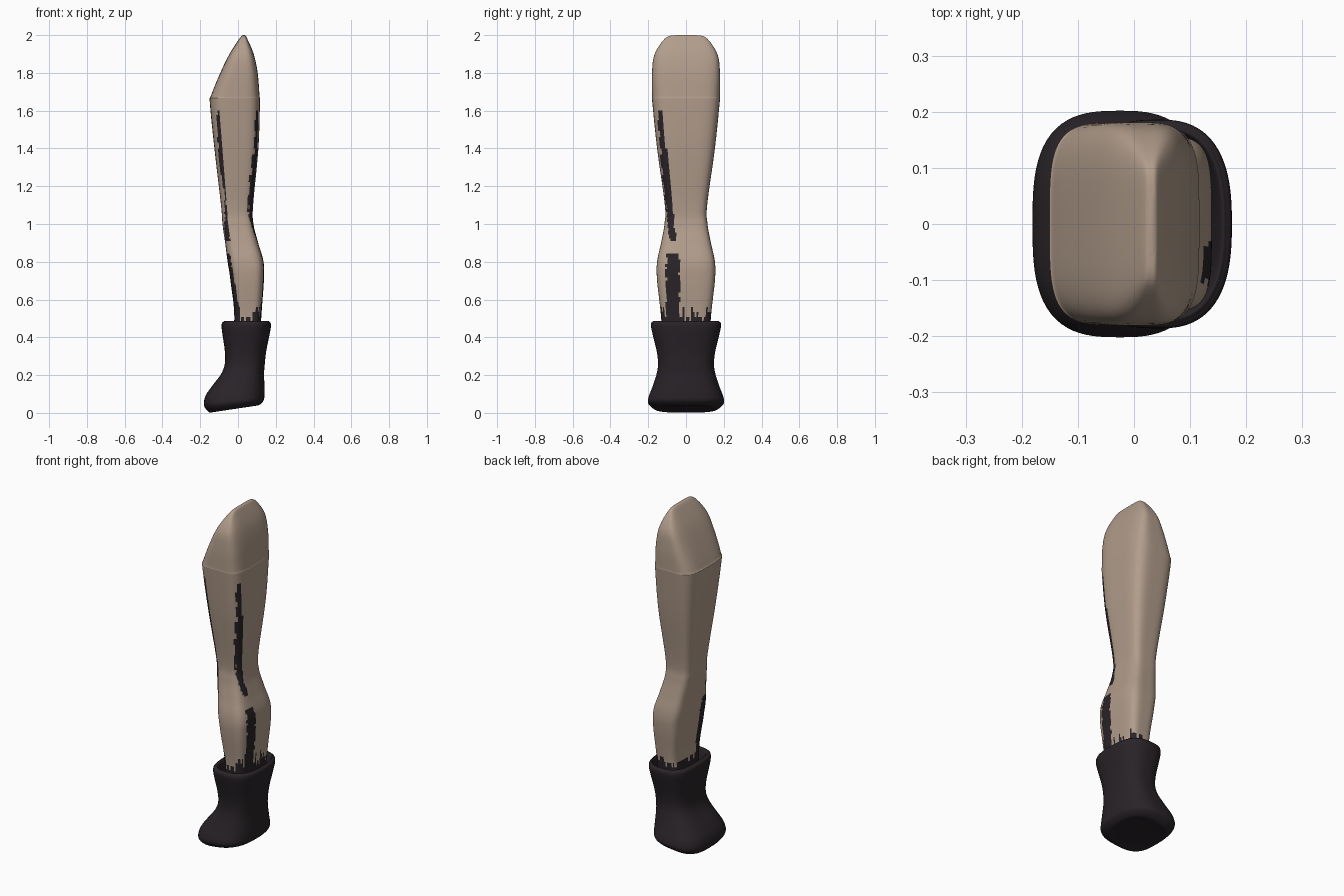
import bpy, bmesh, math, random

if "Cube" in bpy.data.objects:
    bpy.data.objects.remove(bpy.data.objects["Cube"])

random.seed(4)
SEG = 96


def material(name, color):
    m = bpy.data.materials.new(name)
    m.diffuse_color = (*color, 1)
    m.use_nodes = True
    m.node_tree.nodes["Principled BSDF"].inputs["Base Color"].default_value = m.diffuse_color
    return m


skin = material("skin", (0.44, 0.335, 0.26))
dark = material("dark_leather", (0.022, 0.017, 0.021))


def spline(keys, steps):
    """Catmull-Rom through rows of numbers."""
    out = []
    for i in range(len(keys) - 1):
        a, b = keys[max(i - 1, 0)], keys[i]
        c, d = keys[i + 1], keys[min(i + 2, len(keys) - 1)]
        for s in range(steps):
            t = s / steps
            out.append([0.5 * (2 * q + (r - p) * t + (2 * p - 5 * q + 4 * r - u) * t * t
                        + (3 * q - p - 3 * r + u) * t ** 3) for p, q, r, u in zip(a, b, c, d)])
    return out + [list(keys[-1])]


def loft(name, keys, steps, square, mats, cap_top, tilt):
    """Skin squared rings: left x, right x, height, half depth; tilt(z) lifts the right end."""
    bm = bmesh.new()
    rings = []
    for xl, xr, z, hy in spline(keys, steps):
        ring = []
        for k in range(SEG):
            a = 2 * math.pi * k / SEG
            c, s = math.cos(a), math.sin(a)
            n = square[c > 0]
            r = (abs(c) ** n + abs(s) ** n) ** (-1 / n)
            u = c * r
            ring.append(bm.verts.new(((xl + xr) / 2 + u * (xr - xl) / 2, s * r * hy,
                                      z + tilt(z) * (u + 1) / 2)))
        rings.append(ring)
    for lo, hi in zip(rings, rings[1:]):
        for k in range(SEG):
            j = (k + 1) % SEG
            bm.faces.new((lo[k], lo[j], hi[j], hi[k]))
    bm.faces.new(rings[0][::-1])
    if cap_top:
        bm.faces.new(rings[-1])
    me = bpy.data.meshes.new(name)
    bm.to_mesh(me)
    bm.free()
    ob = bpy.data.objects.new(name, me)
    bpy.context.collection.objects.link(ob)
    for m in mats:
        me.materials.append(m)
    bpy.ops.object.select_all(action='DESELECT')
    ob.select_set(True)
    bpy.context.view_layer.objects.active = ob
    bpy.ops.object.shade_smooth_by_angle(angle=math.radians(50))
    return ob


def sole_tilt(z):
    return 0.038 * max(0, 1 - z / 0.11)


# Leg with the foot hidden inside the boot
leg = loft("leg", [
    (-.13, .10, .02, .15),
    (-.14, .12, .09, .16),
    (-.06, .115, .21, .125),
    (-.02, .122, .48, .13),
    (-.04, .137, .70, .153),
    (-.055, .135, .80, .153),
    (-.068, .107, .90, .132),
    (-.082, .082, 1.0, .114),
    (-.09, .08, 1.1, .112),
    (-.125, .108, 1.4, .153),
    (-.149, .116, 1.64, .178),
    (-.143, .114, 1.68, .18),
    (-.094, .104, 1.80, .18),
    (-.045, .083, 1.90, .166),
    (.01, .047, 1.985, .108),
    (.026, .036, 2.0, .05)], 9, (4, 4.2), [skin, dark], True, sole_tilt)

# Dark smears running up the narrow sides of the leg, ragged at the boot
fringe = [random.uniform(0, .05) for _ in range(SEG)]
for p in leg.data.polygons:
    x, y, z = p.center
    k = int((math.atan2(y, x - .05) / (2 * math.pi) % 1) * SEG) % SEG
    hit = z < .485 + fringe[k] * (1.4 if x > .05 else .7)
    if abs(p.normal.x) > .35:
        shift = 0 if p.normal.x > 0 else -.03
        jit = random.uniform(-.005, .005)
        if .91 < z < 1.6:
            mid = -.07 - (z - .91) * .1
            hit |= abs(y - mid - shift) < .012 + .006 * (z < 1.45) + jit
        elif .48 < z < .85:
            hit |= abs(y + .069 - shift) < .037 + jit - max(0, z - .78) * .1
    if hit:
        p.material_index = 1

# Boot with a tilted sole and a lip rolled inward
loft("boot", [
    (-.14, .09, .004, .13),
    (-.155, .11, .004, .165),
    (-.18, .135, .04, .2),
    (-.172, .14, .09, .195),
    (-.135, .14, .145, .175),
    (-.09, .138, .205, .156),
    (-.07, .142, .26, .148),
    (-.07, .15, .33, .156),
    (-.087, .174, .455, .185),
    (-.076, .165, .483, .177),
    (-.06, .152, .475, .163),
    (-.042, .13, .37, .137)], 6, (3, 2.6), [dark], False, sole_tilt)
